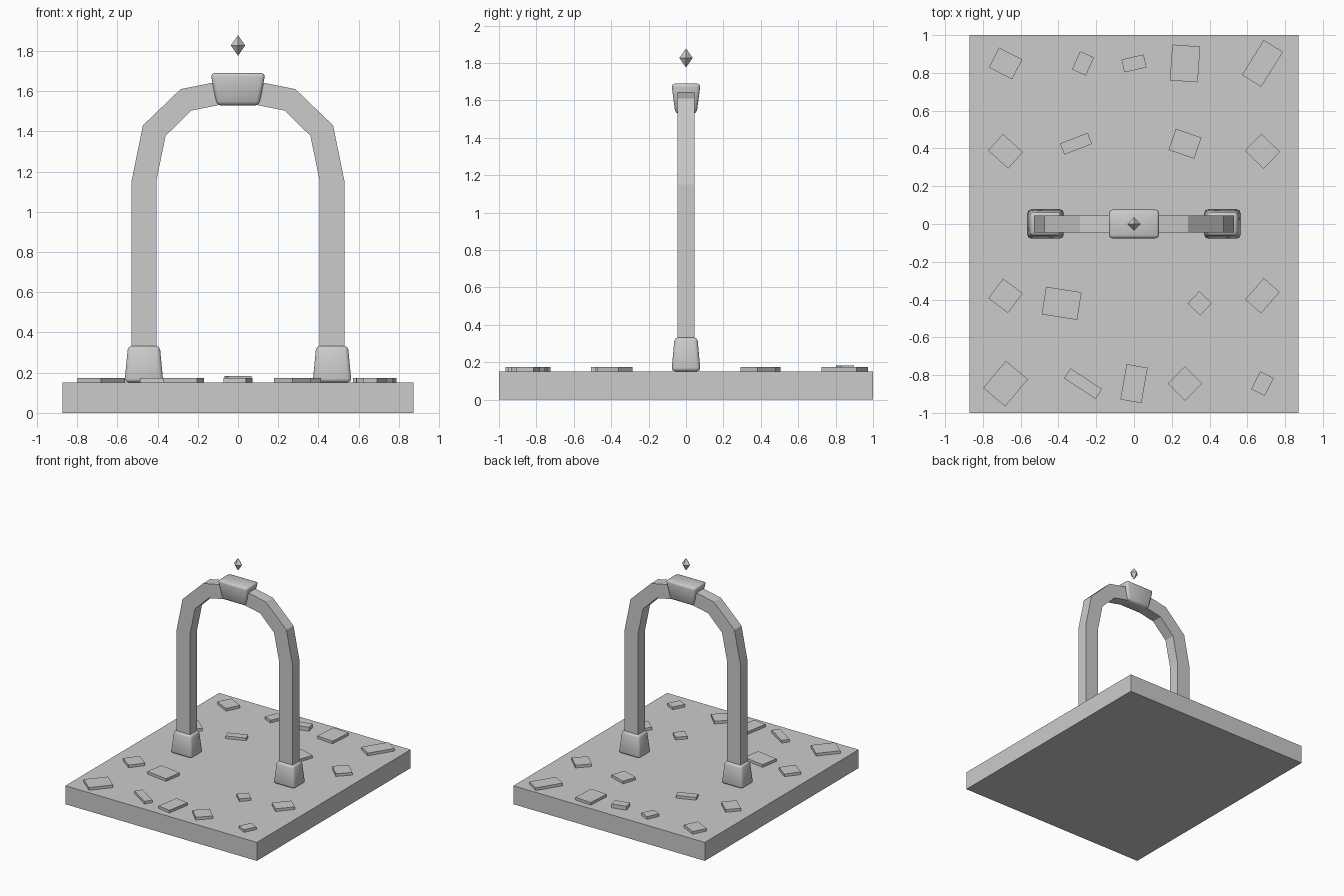
import bpy, bmesh, math
from mathutils import Matrix

if "Cube" in bpy.data.objects:
    bpy.data.objects.remove(bpy.data.objects["Cube"])


def add_object(name, bm):
    bmesh.ops.recalc_face_normals(bm, faces=bm.faces)
    mesh = bpy.data.meshes.new(name)
    bm.to_mesh(mesh)
    bm.free()
    ob = bpy.data.objects.new(name, mesh)
    bpy.context.collection.objects.link(ob)
    return ob


def box(name, x, y, z0, z1, w, d, angle=0, taper=(1, 1), bevel=0):
    """Box from z0 to z1, w x d at the top; taper scales the bottom."""
    bm = bmesh.new()
    bmesh.ops.create_cube(bm, size=1)
    for v in bm.verts:
        low = v.co.z < 0
        v.co.x *= w * (taper[0] if low else 1)
        v.co.y *= d * (taper[1] if low else 1)
        v.co.z = z0 if low else z1
    if bevel:
        bmesh.ops.bevel(bm, geom=bm.edges[:], offset=bevel, segments=2,
                        profile=0.5, affect='EDGES')
        for f in bm.faces:
            f.smooth = True
    bm.transform(Matrix.Translation((x, y, 0)) @ Matrix.Rotation(math.radians(angle), 4, 'Z'))
    return add_object(name, bm)


# Ground slab
box("ground_slab", 0, 0, 0, 0.152, 1.744, 2.0)

# Paving stones: x, y, width, depth, angle
stones = [
    (-.68, .85, .138, .118, -27), (-.27, .85, .08, .105, -24),
    (0, .85, .12, .07, 13), (.27, .85, .148, .19, -4), (.68, .85, .12, .218, -32),
    (-.68, .385, .143, .117, -42), (-.307, .425, .157, .063, 21),
    (.27, .425, .143, .118, -19), (.68, .385, .138, .125, -44),
    (-.68, -.38, .13, .13, -37), (-.383, -.42, .19, .148, -9),
    (.348, -.42, .092, .09, -43), (.68, -.38, .112, .15, -41),
    (-.68, -.845, .152, .187, -40), (-.27, -.845, .2, .063, -33),
    (0, -.845, .113, .19, -10), (.27, -.845, .13, .13, -45), (.68, -.845, .08, .105, -27),
]
for i, (x, y, w, d, a) in enumerate(stones):
    top = 0.184 if i == 2 else 0.174
    box(f"paving_stone_{i + 1}", x, y, 0.15, top, w, d, a)

# Arch: half profile as (outer, inner) pairs, mirrored and extruded in depth
half = [((.53, .16), (.405, .16)), ((.53, 1.15), (.405, 1.16)),
        ((.473, 1.43), (.36, 1.378)), ((.286, 1.61), (.234, 1.503)),
        ((0, 1.668), (0, 1.55))]
pairs = half + [((-o[0], o[1]), (-i[0], i[1])) for o, i in reversed(half[:-1])]
bm = bmesh.new()
rings = []
for o, i in pairs:
    rings.append([bm.verts.new((p[0], y, p[1]))
                  for p, y in ((o, -.046), (o, .046), (i, .046), (i, -.046))])
for a, b in zip(rings, rings[1:]):
    for k in range(4):
        n = (k + 1) % 4
        bm.faces.new((a[k], a[n], b[n], b[k]))
bm.faces.new(rings[0])
bm.faces.new(rings[-1])
add_object("arch", bm)

# Feet and keystone, softly bevelled
for side, name in ((-1, "left_foot"), (1, "right_foot")):
    box(name, side * .468, 0, .152, .333, .158, .122, taper=(1.22, 1.27), bevel=.018)
box("keystone", 0, 0, 1.53, 1.69, .272, .156, taper=(.78, .73), bevel=.018)

# Floating crystal above the keystone
bm = bmesh.new()
tips = [bm.verts.new((0, 0, z)) for z in (1.776, 1.878)]
belt = [bm.verts.new((.036 * x, .036 * y, 1.828)) for x, y in ((1, 0), (0, 1), (-1, 0), (0, -1))]
for k in range(4):
    for tip in tips:
        bm.faces.new((belt[k], belt[(k + 1) % 4], tip))
add_object("crystal", bm)
